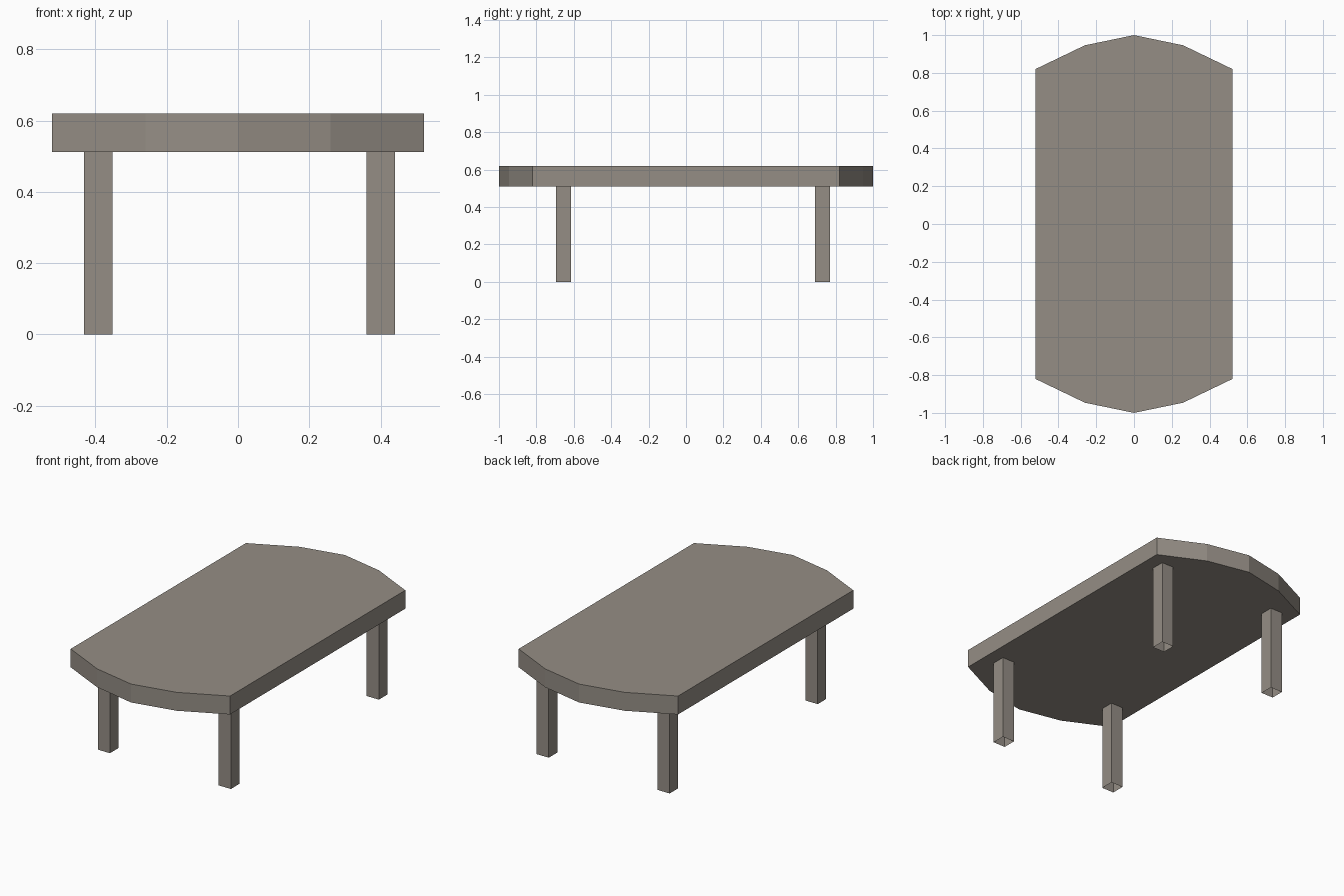
import bpy, bmesh

if "Cube" in bpy.data.objects:
    bpy.data.objects.remove(bpy.data.objects["Cube"])

# One flat warm grey for the whole table
grey = bpy.data.materials.new("warm grey")
grey.diffuse_color = (0.30, 0.27, 0.235, 1)
grey.use_nodes = True
grey.node_tree.nodes["Principled BSDF"].inputs["Base Color"].default_value = grey.diffuse_color


def prism(name, outline, z0, z1, capped=True):
    """Extrude a counter-clockwise outline from z0 to z1."""
    bm = bmesh.new()
    low = [bm.verts.new((x, y, z0)) for x, y in outline]
    high = [bm.verts.new((x, y, z1)) for x, y in outline]
    n = len(outline)
    for i in range(n):
        j = (i + 1) % n
        bm.faces.new((low[i], low[j], high[j], high[i]))
    if capped:
        bm.faces.new(low[::-1])
        bm.faces.new(high)
    mesh = bpy.data.meshes.new(name)
    bm.to_mesh(mesh)
    bm.free()
    mesh.materials.append(grey)
    obj = bpy.data.objects.new(name, mesh)
    bpy.context.collection.objects.link(obj)
    return obj


# Tabletop: straight long sides, faceted bowed ends
end = [(0.522, 0.82), (0.26, 0.946), (0, 1), (-0.26, 0.946), (-0.522, 0.82)]
prism("tabletop", end + [(-x, -y) for x, y in end], 0.511, 0.62)

# Legs: square tubes, open at the ends
h = 0.04
for side, x in (("left", -0.392), ("right", 0.40)):
    for place, y in (("front", -0.655), ("back", 0.73)):
        square = [(x - h, y - h), (x + h, y - h), (x + h, y + h), (x - h, y + h)]
        prism(f"{place}_{side}_leg", square, 0, 0.511, capped=False)
